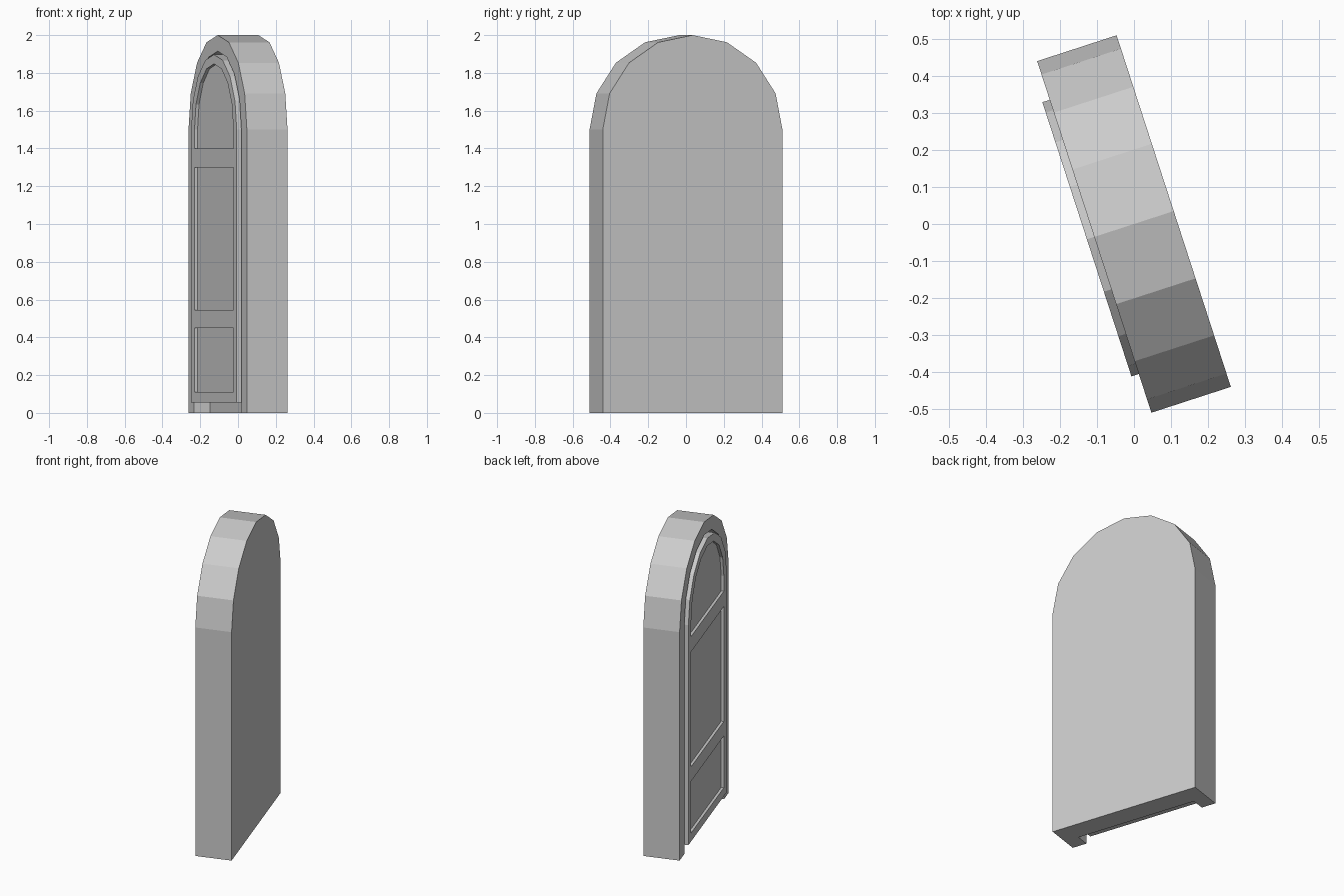
import bpy, bmesh, math
from mathutils import Matrix

if "Cube" in bpy.data.objects:
    bpy.data.objects.remove(bpy.data.objects["Cube"])

TURN = Matrix.Rotation(math.radians(-72), 4, 'Z')   # whole doorway is turned about z
SPRING = 1.5                                        # height where the arches start


def arch(half, rise, bottom, segs=8):
    """Outline of an arched opening in the x-z plane."""
    pts = [(-half, bottom), (half, bottom)]
    for i in range(segs + 1):
        a = math.pi * i / segs
        pts.append((half * math.cos(a), SPRING + rise * math.sin(a)))
    return pts


def rect(half, z0, z1):
    return [(-half, z0), (half, z0), (half, z1), (-half, z1)]


def prism(name, outline, y0, y1):
    """Extrude an x-z outline from y0 to y1."""
    bm = bmesh.new()
    face = bm.faces.new([bm.verts.new((x, y0, z)) for x, z in outline])
    ext = bmesh.ops.extrude_face_region(bm, geom=[face])
    verts = [g for g in ext['geom'] if isinstance(g, bmesh.types.BMVert)]
    bmesh.ops.translate(bm, verts=verts, vec=(0, y1 - y0, 0))
    bmesh.ops.recalc_face_normals(bm, faces=bm.faces)
    bm.transform(TURN)
    mesh = bpy.data.meshes.new(name)
    bm.to_mesh(mesh)
    bm.free()
    obj = bpy.data.objects.new(name, mesh)
    bpy.context.collection.objects.link(obj)
    return obj


def carve(obj, cutter):
    """Subtract the cutter, apply, and remove it."""
    cutter.hide_render = True
    mod = obj.modifiers.new("carve", 'BOOLEAN')
    mod.operation, mod.solver, mod.object = 'DIFFERENCE', 'EXACT', cutter
    bpy.context.view_layer.objects.active = obj
    bpy.ops.object.modifier_apply(modifier=mod.name)
    bpy.data.objects.remove(cutter)


# Arched surround with a recess open at the front and bottom
frame = prism("door_frame", arch(0.5, 0.5, 0), -0.113, 0.113)
carve(frame, prism("opening_cutter", arch(0.405, 0.415, -0.1), -0.3, -0.025))

# Door leaf standing slightly proud of the surround
door = prism("door_leaf", arch(0.39, 0.397, 0.055), -0.134, -0.025)

# Three sunken panels
for outline in (rect(0.333, 0.11, 0.45), rect(0.333, 0.545, 1.30),
                arch(0.333, 0.348, 1.40)):
    carve(door, prism("panel_cutter", outline, -0.3, -0.117))
